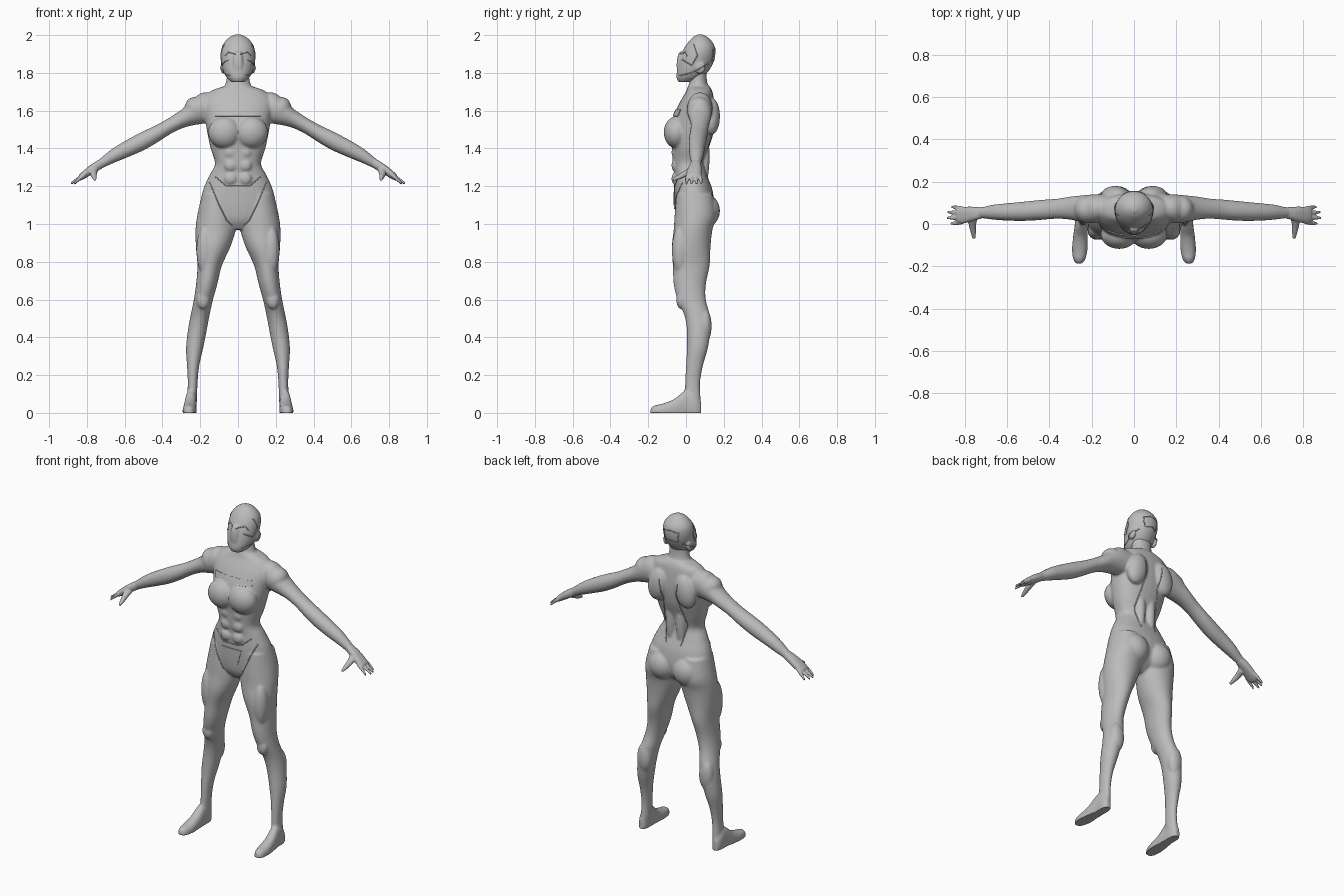
import bpy
import bmesh
import math
from mathutils import Matrix, Vector
from mathutils.bvhtree import BVHTree

cube = bpy.data.objects.get("Cube")
if cube:
    bpy.data.objects.remove(cube, do_unlink=True)

GREY = (0.5, 0.5, 0.5, 1)
material = bpy.data.materials.new("plain grey")
material.use_nodes = True
material.diffuse_color = GREY
material.node_tree.nodes["Principled BSDF"].inputs["Base Color"].default_value = GREY

AXES = {"x": (0, 1, 2), "y": (1, 0, 2), "z": (2, 0, 1)}


def smooth_rows(rows, steps=5):
    """Catmull-Rom interpolation between cross-section rows."""
    result = []
    for i in range(len(rows) - 1):
        quad = [rows[max(i - 1, 0)], rows[i], rows[i + 1], rows[min(i + 2, len(rows) - 1)]]
        for s in range(steps):
            t = s / steps
            result.append([b + t / 2 * (c - a + t * (2 * a - 5 * b + 4 * c - d + t * (3 * (b - c) + d - a)))
                           for a, b, c, d in zip(*quad)])
    return result + [rows[-1]]


def loft(bm, axis, rows, sides=(1,), power=1.0, segments=32):
    """Closed tube along an axis; each row is position, then low and high bounds across."""
    along, across, other = AXES[axis]
    for side in sides:
        rings, faces = [], []
        for pos, a_low, a_high, b_low, b_high in smooth_rows(rows):
            ring = []
            for k in range(segments):
                angle = math.tau * k / segments
                c, s = math.cos(angle), math.sin(angle)
                c, s = (math.copysign(abs(v) ** power, v) for v in (c, s))
                co = Vector()
                co[along] = pos
                co[across] = (a_low + a_high + (a_high - a_low) * c) / 2
                co[other] = (b_low + b_high + (b_high - b_low) * s) / 2
                co.x *= side
                ring.append(bm.verts.new(co))
            rings.append(ring)
        for low, high in zip(rings, rings[1:]):
            for k in range(segments):
                n = (k + 1) % segments
                faces.append(bm.faces.new((low[k], low[n], high[n], high[k])))
        faces += [bm.faces.new(rings[0][::-1]), bm.faces.new(rings[-1])]
        bmesh.ops.recalc_face_normals(bm, faces=faces)


def column(bm, rows, power=1.0):
    """Symmetric upright loft; rows are height, half width, front, back."""
    loft(bm, "z", [(z, -w, w, front, back) for z, w, front, back in rows], power=power)


def bulge(bm, centre, size, tilt=0.0):
    """Mirrored pair of muscle masses."""
    for side in (1, -1):
        place = Matrix.Translation((centre[0] * side, *centre[1:]))
        turn = Matrix.Rotation(tilt * side, 4, "Y")
        bmesh.ops.create_uvsphere(bm, u_segments=24, v_segments=16, radius=1,
                                  matrix=place @ turn @ Matrix.Diagonal((*size, 1)))


def add_object(name, data):
    obj = bpy.data.objects.new(name, data)
    bpy.context.collection.objects.link(obj)
    data.materials.clear()
    data.materials.append(material)
    return obj


def fuse(bm, name, voxel, smoothing):
    """Merge overlapping masses into one smooth skin and flatten the soles."""
    mesh = bpy.data.meshes.new(name)
    bm.to_mesh(mesh)
    obj = add_object(name, mesh)
    remesh = obj.modifiers.new("fuse", "REMESH")
    remesh.mode, remesh.voxel_size = "VOXEL", voxel
    soften = obj.modifiers.new("soften", "SMOOTH")
    soften.factor, soften.iterations = 0.5, smoothing
    graph = bpy.context.evaluated_depsgraph_get()
    skin = bpy.data.meshes.new_from_object(obj.evaluated_get(graph))
    obj.modifiers.clear()
    obj.data = skin
    skin.name = name
    skin.materials.clear()
    skin.materials.append(material)
    for vert in skin.vertices:
        vert.co.z = max(vert.co.z, 0)
    skin.polygons.foreach_set("use_smooth", [True] * len(skin.polygons))
    skin.update()
    return BVHTree.FromPolygons([v.co for v in skin.vertices], [p.vertices for p in skin.polygons])


def seam(name, tree, points, view="front", sides=(1, -1), closed=False):
    """Thin raised line cast onto a skin; points are across, height."""
    points = [Vector(p) for p in points]
    points += points[:1] if closed else []
    curve = bpy.data.curves.new(name, "CURVE")
    curve.dimensions, curve.bevel_depth, curve.bevel_resolution = "3D", 0.003, 1
    for side in sides:
        path = []
        for a, b in zip(points, points[1:]):
            for i in range(9):
                u, z = a.lerp(b, i / 8)
                if view == "side":
                    start, ray = (side, u, z), (-side, 0, 0)
                else:
                    depth = 1 if view == "back" else -1
                    start, ray = (side * u, depth, z), (0, -depth, 0)
                hit = tree.ray_cast(Vector(start), Vector(ray))[0]
                if hit:
                    path.append(hit)
        if len(path) > 1:
            spline = curve.splines.new("POLY")
            spline.points.add(len(path) - 1)
            for point, co in zip(spline.points, path):
                point.co = (*co, 1)
    add_object(name, curve)


def plate(name, tree, bottom, top, bottom_half, top_half):
    """Thin tapered panel hugging the front of a skin."""
    bm = bmesh.new()
    bmesh.ops.create_grid(bm, x_segments=16, y_segments=8, size=1)
    for vert in bm.verts:
        t = (vert.co.y + 1) / 2
        x = vert.co.x * (bottom_half + t * (top_half - bottom_half))
        z = bottom + t * (top - bottom)
        vert.co = tree.ray_cast(Vector((x, -1, z)), Vector((0, 1, 0)))[0]
    mesh = bpy.data.meshes.new(name)
    bm.to_mesh(mesh)
    solid = add_object(name, mesh).modifiers.new("thickness", "SOLIDIFY")
    solid.thickness, solid.offset = 0.009, 0


PAIR = (1, -1)
body = bmesh.new()

# Torso and neck
column(body, [(.97, .04, -.02, .07), (1.02, .14, -.05, .13), (1.09, .195, -.06, .15),
              (1.18, .185, -.063, .14), (1.26, .15, -.062, .112), (1.32, .122, -.07, .1),
              (1.4, .145, -.075, .12), (1.48, .162, -.085, .145), (1.56, .175, -.07, .155),
              (1.64, .185, -.035, .15), (1.7, .15, 0, .14), (1.73, .07, .01, .125)], power=.9)
column(body, [(1.66, .1, 0, .14), (1.72, .075, .01, .12), (1.77, .06, .02, .11), (1.85, .06, .02, .11)])

# Legs and feet
loft(body, "z", [(1.16, .03, .19, -.05, .14), (1.05, .01, .215, -.06, .16), (.97, .012, .225, -.065, .14),
                 (.88, .04, .223, -.075, .13), (.78, .085, .215, -.07, .125), (.68, .11, .222, -.065, .105),
                 (.6, .132, .234, -.045, .105), (.52, .15, .25, -.01, .125), (.44, .165, .265, .005, .13),
                 (.34, .185, .275, .005, .115), (.25, .205, .27, 0, .09), (.16, .214, .266, -.005, .075),
                 (.07, .217, .27, -.01, .078), (.01, .222, .275, -.02, .08)], PAIR)
loft(body, "y", [(.08, .235, .265, -.02, .06), (.05, .222, .278, -.03, .1), (0, .22, .28, -.03, .12),
                 (-.06, .22, .288, -.03, .075), (-.12, .22, .293, -.03, .05),
                 (-.165, .23, .288, -.03, .04), (-.188, .245, .275, -.02, .025)], PAIR, power=.85)

# Arms
loft(body, "x", [(.12, .02, .14, 1.54, 1.69), (.19, .005, .14, 1.53, 1.695), (.25, .01, .135, 1.52, 1.65),
                 (.3, .02, .13, 1.505, 1.605), (.36, .025, .12, 1.475, 1.565), (.43, .02, .115, 1.43, 1.525),
                 (.5, .015, .108, 1.39, 1.492), (.58, .015, .1, 1.355, 1.45), (.66, .02, .092, 1.322, 1.402),
                 (.72, .027, .08, 1.295, 1.355), (.76, .025, .08, 1.275, 1.32)], PAIR)

# Muscle masses: bust, deltoids, shoulder blades, back, glutes, calves, knees, abdomen
bulge(body, (.07, -.05, 1.485), (.088, .068, .085))
bulge(body, (.22, .07, 1.605), (.06, .066, .07), .5)
bulge(body, (.09, .135, 1.57), (.065, .045, .1), -.25)
bulge(body, (.035, .095, 1.36), (.03, .03, .16))
bulge(body, (.082, .1, 1.07), (.086, .08, .09))
bulge(body, (.21, .1, .46), (.045, .036, .09))
bulge(body, (.185, -.026, .6), (.035, .026, .05))
bulge(body, (.175, -.03, .86), (.045, .045, .13))
for height in (1.38, 1.31, 1.24):
    bulge(body, (.038, -.055, height), (.036, .022, .034))
body_skin = fuse(body, "body", .0065, 6)

# Hands
hands = bmesh.new()
loft(hands, "x", [(.71, .03, .078, 1.3, 1.355), (.77, .012, .082, 1.265, 1.32),
                  (.815, .002, .08, 1.238, 1.285), (.84, .008, .072, 1.228, 1.262)], PAIR, power=.85)
for y, tip, spread in ((.01, .868, -.008), (.031, .886, -.002), (.052, .883, .004), (.072, .865, .01)):
    r = .011
    loft(hands, "x", [(.81, y - r, y + r, 1.25, 1.275),
                      ((tip + .81) / 2, y - r + spread / 2, y + r + spread / 2, 1.229, 1.25),
                      (tip, y - r / 2 + spread, y + r / 2 + spread, 1.207, 1.221)], PAIR, segments=12)
loft(hands, "y", [(.03, .74, .785, 1.265, 1.31), (-.005, .747, .782, 1.248, 1.285),
                  (-.04, .748, .773, 1.234, 1.262), (-.069, .75, .765, 1.228, 1.244)], PAIR, segments=16)
fuse(hands, "hands", .004, 3)

# Head with a masked face and ear guards
head = bmesh.new()
column(head, [(1.752, .035, -.04, .03), (1.775, .06, -.05, .085), (1.81, .078, -.048, .12),
              (1.86, .088, -.038, .147), (1.91, .09, -.02, .156), (1.95, .08, .002, .148),
              (1.985, .05, .032, .12), (2.003, .015, .06, .09)])
bulge(head, (.008, -.024, 1.84), (.022, .026, .075))
bulge(head, (.078, .075, 1.83), (.014, .028, .035))
head_skin = fuse(head, "head", .005, 4)

# Mask and helmet lines
seam("jaw_line", head_skin, [(-.035, 1.785), (.03, 1.8), (.085, 1.83), (.12, 1.85)], "side")
seam("cheek_line", head_skin, [(-.02, 1.87), (.03, 1.84), (.06, 1.89), (.04, 1.95)], "side")
seam("brow_line", head_skin, [(.01, 1.9), (.05, 1.91), (.07, 1.89)])
seam("nape_line", head_skin, [(0, 1.87), (.04, 1.86), (.05, 1.92), (0, 1.93)], "back")

# Suit panels and trim
plate("chest_strip", body_skin, 1.57, 1.605, .12, .13)
plate("pelvic_plate", body_skin, 1.08, 1.17, .04, .065)
seam("brief_line", body_skin, [(.15, 1.22), (.1, 1.1), (.06, 1.02), (.03, .99)])
seam("belt_line", body_skin, [(0, 1.2), (.06, 1.2), (.12, 1.25)])
seam("back_line", body_skin, [(.06, 1.62), (.05, 1.5), (.075, 1.35), (.05, 1.22)], "back")
